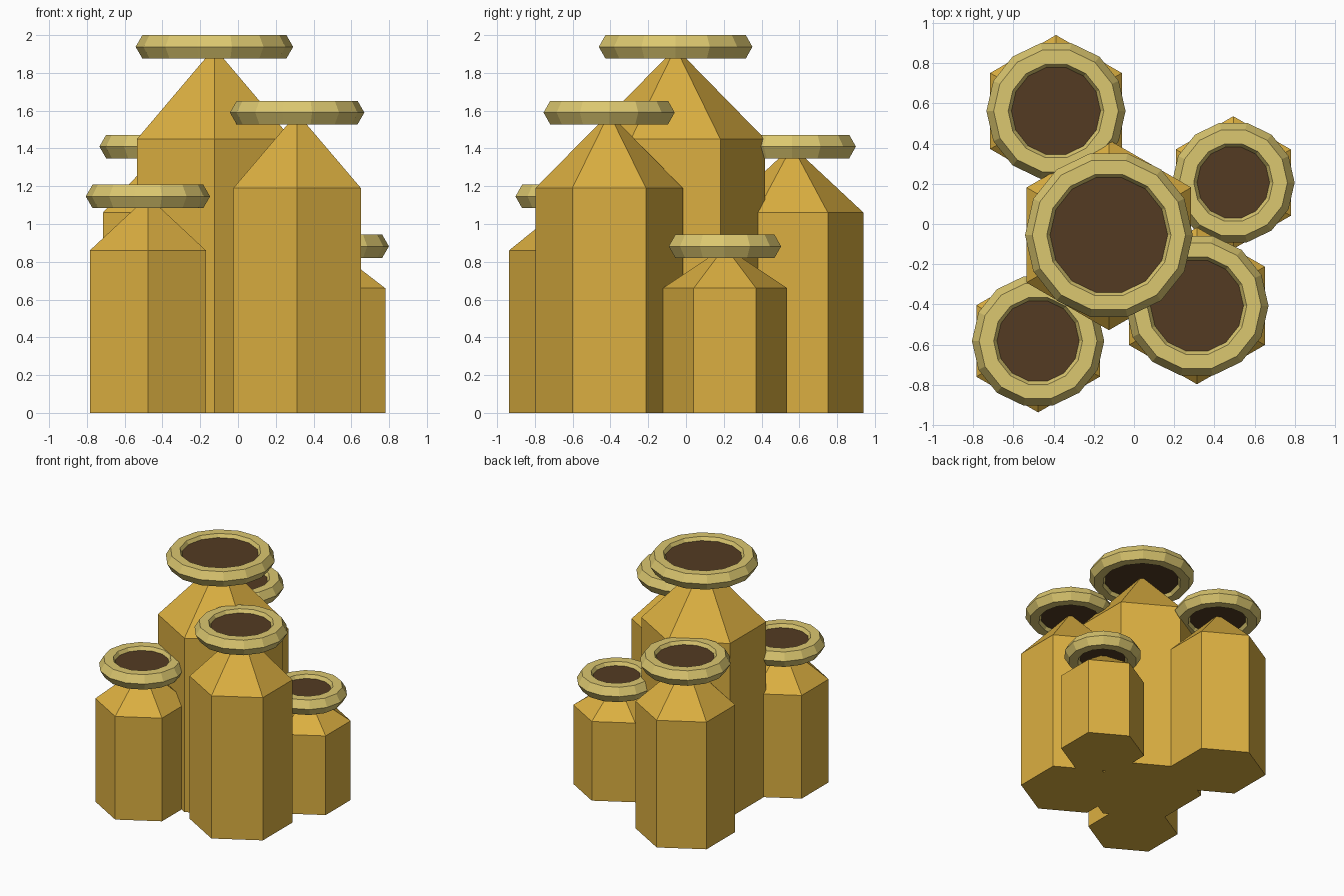
import bpy
import bmesh
import math

if "Cube" in bpy.data.objects:
    bpy.data.objects.remove(bpy.data.objects["Cube"])


def material(name, rgb):
    m = bpy.data.materials.new(name)
    m.diffuse_color = (*rgb, 1.0)
    m.use_nodes = True
    m.node_tree.nodes["Principled BSDF"].inputs["Base Color"].default_value = m.diffuse_color
    return m


AMBER = material("amber", (0.71, 0.43, 0.052))
PALE = material("pale_gold", (0.71, 0.57, 0.16))
DARK = material("dark_brown", (0.088, 0.044, 0.016))

TUBE = 0.072   # rim tube radius
PLUG = 0.068   # plug thickness


def add_tower(name, x, y, radius, eave):
    """Hexagonal column that tapers to a point, corners facing front and back."""
    bm = bmesh.new()
    rings = []
    for z in (0.0, eave):
        ring = []
        for i in range(6):
            a = math.pi / 2 + i * math.pi / 3
            ring.append(bm.verts.new((radius * math.cos(a), radius * math.sin(a), z)))
        rings.append(ring)
    low, high = rings
    apex = bm.verts.new((0, 0, eave * 4 / 3))
    bm.faces.new(low[::-1])
    for i in range(6):
        j = (i + 1) % 6
        bm.faces.new((low[i], low[j], high[j], high[i]))
        bm.faces.new((high[i], high[j], apex))
    mesh = bpy.data.meshes.new(name)
    bm.to_mesh(mesh)
    bm.free()
    mesh.materials.append(AMBER)
    obj = bpy.data.objects.new(name, mesh)
    obj.location = (x, y, 0)
    bpy.context.collection.objects.link(obj)


def finish(name, mat):
    obj = bpy.context.object
    obj.name = name
    obj.data.materials.append(mat)


# label: x, y, column radius, eave height, rim outer radius, rim centre height
TOWERS = {
    "centre": (-0.125, -0.055, 0.473, 1.45, 0.417, 1.938),
    "front_right": (0.313, -0.407, 0.390, 1.19, 0.356, 1.590),
    "front_left": (-0.477, -0.582, 0.355, 0.86, 0.329, 1.146),
    "back_right": (0.494, 0.206, 0.330, 0.66, 0.305, 0.882),
    "back_left": (-0.388, 0.562, 0.378, 1.06, 0.346, 1.410),
}

for label, (x, y, radius, eave, outer, rim_z) in TOWERS.items():
    add_tower("tower_" + label, x, y, radius, eave)
    # faceted rim around the mouth
    major = outer - TUBE
    bpy.ops.mesh.primitive_torus_add(
        major_segments=14, minor_segments=6, major_radius=major,
        minor_radius=TUBE, location=(x, y, rim_z))
    finish("rim_" + label, PALE)
    # dark opening filling the rim
    bpy.ops.mesh.primitive_cylinder_add(
        vertices=14, radius=major - TUBE * 0.65, depth=PLUG,
        location=(x, y, rim_z), rotation=(0, 0, math.pi / 2))
    finish("opening_" + label, DARK)
